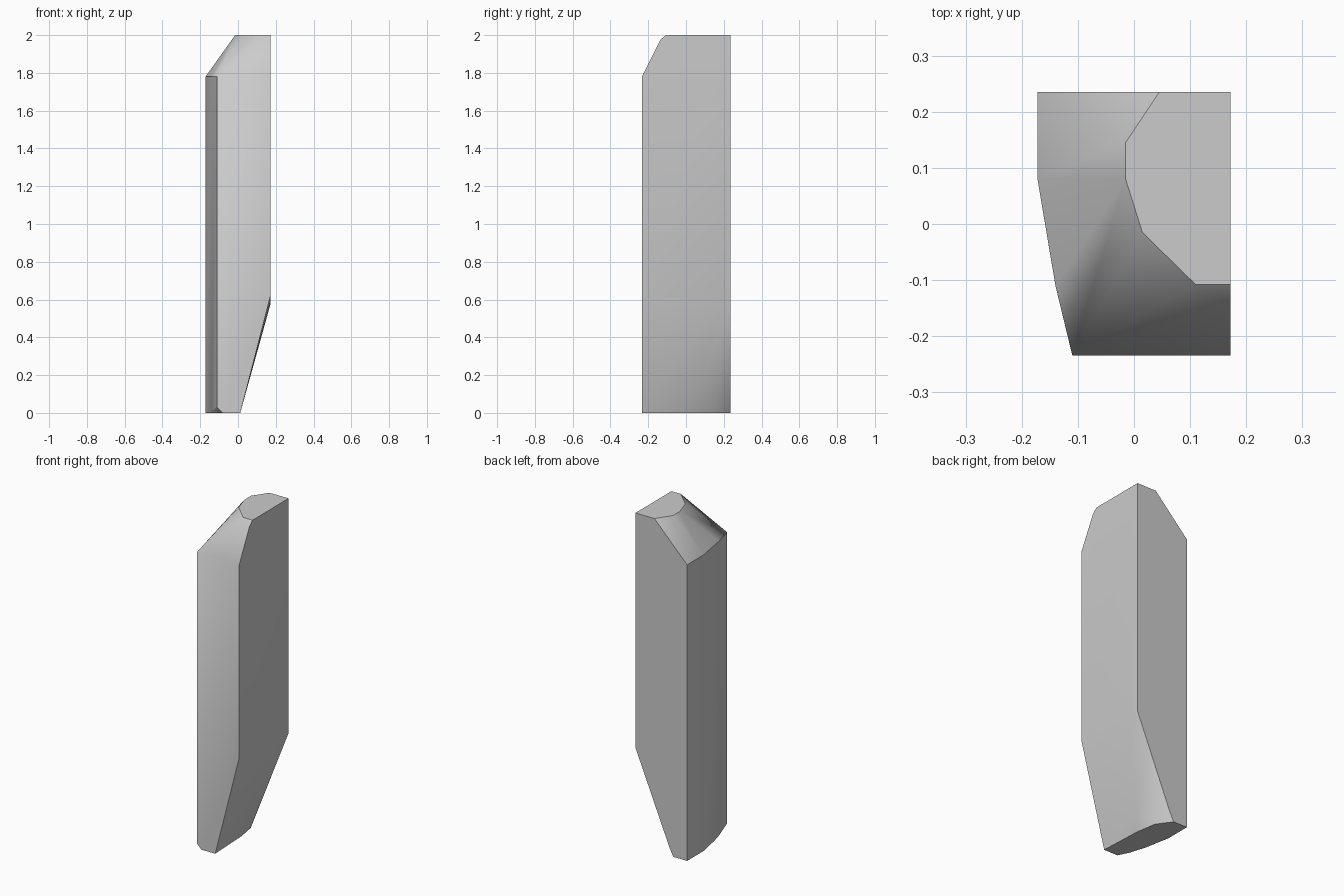
import bpy, bmesh, math

if "Cube" in bpy.data.objects:
    bpy.data.objects.remove(bpy.data.objects["Cube"], do_unlink=True)


def make_material(name, rgb):
    mat = bpy.data.materials.new(name)
    mat.use_nodes = True
    mat.diffuse_color = (*rgb, 1)
    mat.node_tree.nodes["Principled BSDF"].inputs["Base Color"].default_value = (*rgb, 1)
    return mat


LEFT, BACK, FRONT = 0.172, 0.235, -0.234
SHOULDER, TOP = 1.78, 2.0

# outline of the shaft's rounded side
side = [(-LEFT, BACK), (-LEFT, 0.08), (-0.14, -0.11), (-0.11, FRONT)]
# flat tip
tip = [(LEFT, BACK), (0.045, BACK), (-0.015, 0.145), (-0.015, 0.08),
       (0.015, -0.015), (0.11, -0.108), (LEFT, -0.108)]
# flat foot, with its small front corner cut
foot = [(-LEFT, BACK), (-LEFT, 0.08), (-0.143, -0.07), (-0.112, -0.17), (-0.08, FRONT),
        (0.012, FRONT), (0.0, 0.03), (-0.02, 0.15), (-0.08, BACK)]
# slanted cut above the foot
slant = [(LEFT, FRONT, 0.62), (LEFT, -0.05, 0.59), (LEFT, 0.19, 0.575), (LEFT, BACK, 0.59),
         (0.035, 0.05, 0.09), (-0.054, BACK, 0.05)]

points = [(x, y, SHOULDER) for x, y in side]
points += [(x, y, TOP) for x, y in tip]
points += [(x, y, 0) for x, y in foot]
points += slant
points += [(LEFT, FRONT, SHOULDER), (LEFT, -0.137, 1.973),
           (-0.14, -0.11, 0.01), (-0.11, FRONT, 0.03)]

# wrap the sections into one faceted solid
bm = bmesh.new()
for p in points:
    bm.verts.new(p)
hull = bmesh.ops.convex_hull(bm, input=bm.verts)
loose = {v for v in hull["geom_interior"] + hull["geom_unused"]
         if isinstance(v, bmesh.types.BMVert) and not v.link_faces}
bmesh.ops.delete(bm, geom=list(loose), context="VERTS")
bmesh.ops.dissolve_limit(bm, angle_limit=math.radians(0.5), verts=bm.verts, edges=bm.edges)
bmesh.ops.recalc_face_normals(bm, faces=bm.faces)

mesh = bpy.data.meshes.new("faceted_shaft")
bm.to_mesh(mesh)
bm.free()
mesh.materials.append(make_material("grey", (0.6, 0.6, 0.6)))
shaft = bpy.data.objects.new("faceted_shaft", mesh)
bpy.context.collection.objects.link(shaft)

bpy.context.view_layer.objects.active = shaft
shaft.select_set(True)
bpy.ops.object.shade_smooth_by_angle(angle=math.radians(32))
